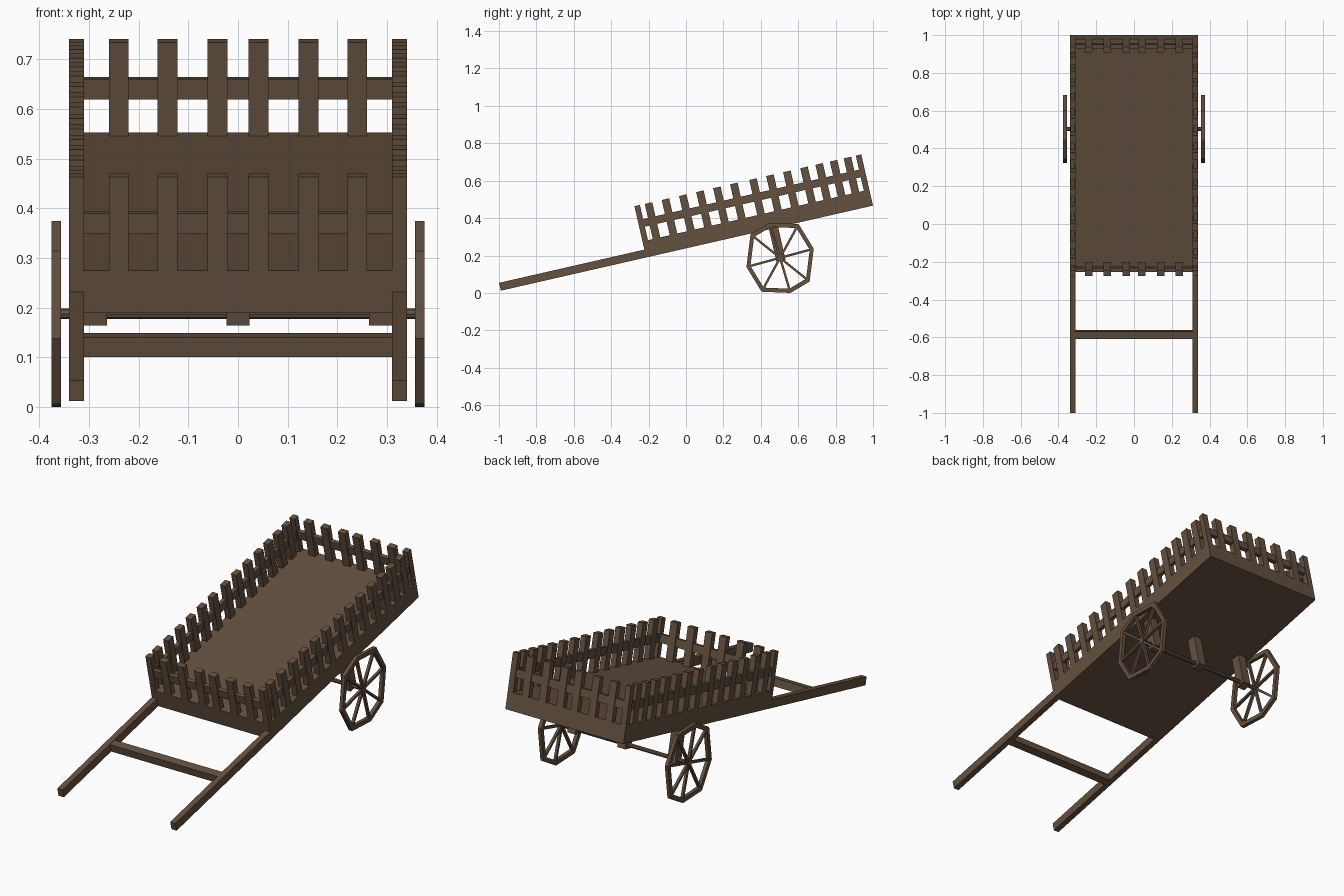
import bpy, math
from mathutils import Matrix, Vector

if "Cube" in bpy.data.objects:
    bpy.data.objects.remove(bpy.data.objects["Cube"])

TILT = math.atan(0.2286)
# Cart frame: x across, y along the shafts, z out of the bed; origin at the shaft tip
FRAME = Matrix.Translation((0, -0.99, 0.012)) @ Matrix.Rotation(TILT, 4, 'X')

wood = bpy.data.materials.new("wood")
wood.diffuse_color = (0.127, 0.082, 0.05, 1)
wood.use_nodes = True
wood.node_tree.nodes["Principled BSDF"].inputs["Base Color"].default_value = wood.diffuse_color


def make(name, verts, faces):
    me = bpy.data.meshes.new(name)
    me.from_pydata(verts, [], faces)
    me.materials.append(wood)
    ob = bpy.data.objects.new(name, me)
    bpy.context.collection.objects.link(ob)
    return ob


BOX_FACES = [(0, 1, 3, 2), (4, 6, 7, 5), (0, 4, 5, 1),
             (2, 3, 7, 6), (0, 2, 6, 4), (1, 5, 7, 3)]


def boxes(name, items, frame=FRAME):
    """One object from boxes given as ((x0, x1), (y0, y1), (z0, z1))."""
    verts, faces = [], []
    for xs, ys, zs in items:
        n = len(verts)
        verts += [frame @ Vector((x, y, z)) for x in xs for y in ys for z in zs]
        faces += [tuple(n + i for i in f) for f in BOX_FACES]
    return make(name, verts, faces)


def around(c, w):
    return (c - w / 2, c + w / 2)


W, IN = 0.34, 0.31            # outer and inner half width
FRONT, BACK = 0.797, 2.041    # bed ends along the shafts
DECK, TOP = 0.088, 0.281      # deck height and slat tops
RAIL = (0.162, 0.204)

# Bed, shafts and crossbar
boxes("bed", [((-W, W), (FRONT, BACK), (0, DECK))])
for side, s in (("left", -1), ("right", 1)):
    boxes(side + "_shaft", [(sorted((s * IN, s * W)), (0, FRONT), (0, 0.043))])
boxes("crossbar", [((-IN, IN), (0.4, 0.44), (0, 0.04))])

# Side fences
side_slats = [0.874, 0.967, 1.062, 1.156, 1.249, 1.342, 1.447,
              1.54, 1.633, 1.727, 1.81, 1.889, 1.965]
for side, s in (("left", -1), ("right", 1)):
    xs = sorted((s * IN, s * W))
    boxes(side + "_slats", [(xs, around(y, 0.041), (DECK, TOP)) for y in side_slats])
    boxes(side + "_rail", [(around(s * 0.325, 0.02), (FRONT + 0.03, BACK - 0.03), RAIL)])

# End fences with corner posts
end_slats = [-0.24, -0.142, -0.041, 0.041, 0.142, 0.24]
for end, y in (("front", FRONT), ("back", BACK - 0.03)):
    ys = (y, y + 0.03)
    boxes(end + "_slats", [(around(x, 0.04), ys, (DECK, TOP)) for x in end_slats])
    boxes(end + "_corner_posts", [(xs, ys, (DECK, TOP)) for xs in ((-W, -IN), (IN, W))])
    boxes(end + "_rail", [((-IN, IN), around(y + 0.015, 0.02), RAIL)])

# Axle and its hanging blocks
boxes("axle_blocks", [(around(x, 0.046), around(1.496, 0.05), (-0.18, 0))
                      for x in (-0.287, 0, 0.287)])
HUB = Vector((0, 0.503, 0.1875))
bpy.ops.mesh.primitive_cylinder_add(vertices=8, radius=0.0105, depth=0.74,
                                    location=HUB, rotation=(0, math.pi / 2, 0))
axle = bpy.context.object
axle.name = "axle"
axle.data.materials.append(wood)

# Wheels: hand-cut eight-sided rim (half profile, repeated by point symmetry)
half = [(-0.158, 0.127), (-0.18, -0.049), (-0.099, -0.181), (0.056, -0.1875)]
rim = half + [(-y, -z) for y, z in half]
N = len(rim)
for side, s in (("left", -1), ("right", 1)):
    x0, x1 = sorted((s * 0.356, s * 0.375))
    verts = [HUB + Vector((x, y * k, z * k))
             for x, k in ((x0, 1), (x1, 1), (x1, 0.88), (x0, 0.88)) for y, z in rim]
    faces = [(r * N + i, r * N + (i + 1) % N,
              (r + 1) % 4 * N + (i + 1) % N, (r + 1) % 4 * N + i)
             for r in range(4) for i in range(N)]
    make(side + "_wheel_rim", verts, faces)
    for i, (y, z) in enumerate(rim):
        spoke = Matrix.Translation(HUB) @ Matrix.Rotation(math.atan2(z, y), 4, 'X')
        boxes(f"{side}_spoke_{i + 1}", [(around(s * 0.3655, 0.014), (0, math.hypot(y, z) * 0.93),
                                         (-0.006, 0.006))], spoke)
    boxes(side + "_hub", [(around(s * 0.3655, 0.019), (-0.014, 0.014), (-0.014, 0.014))],
          Matrix.Translation(HUB))
